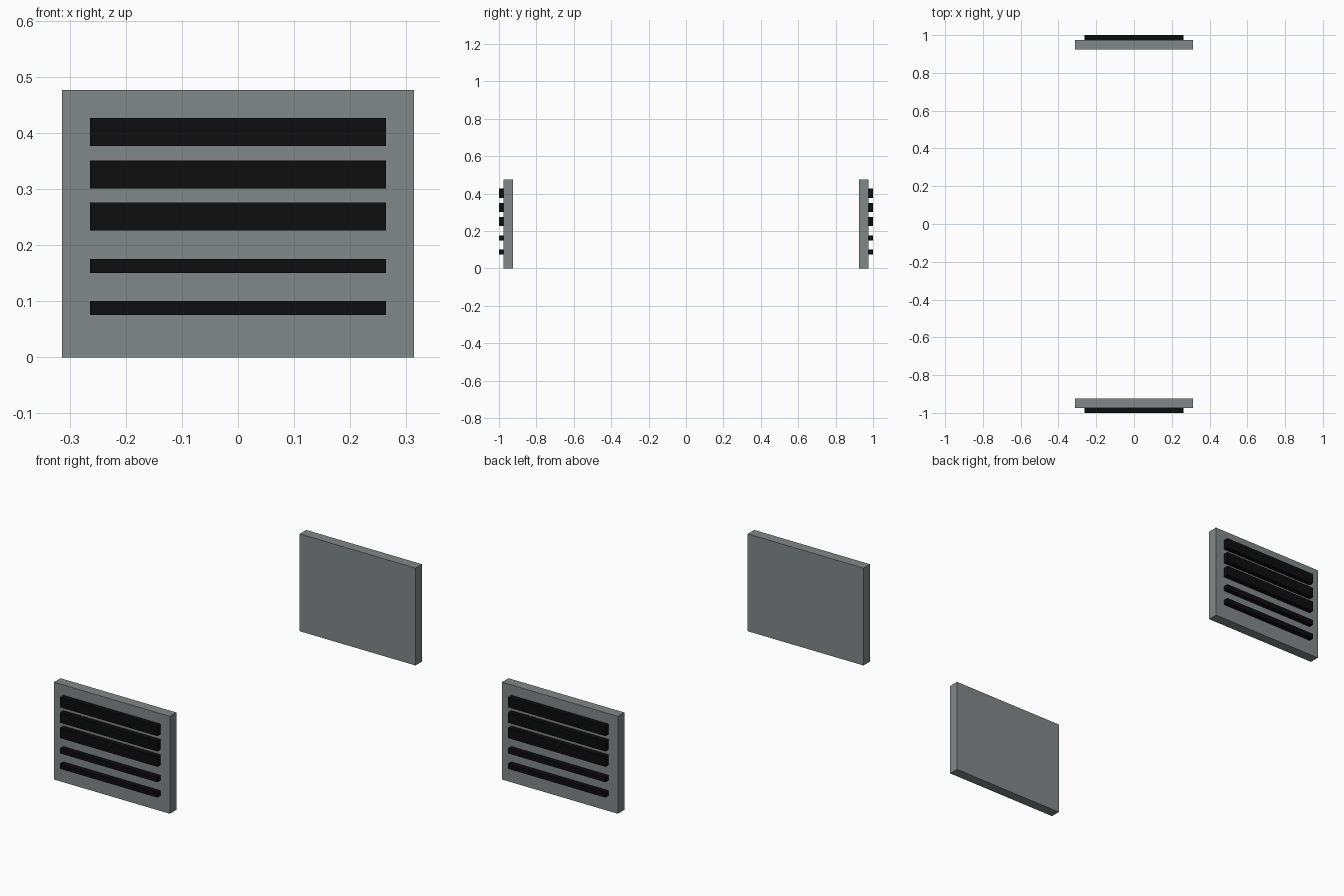
import bpy

if "Cube" in bpy.data.objects:
    bpy.data.objects.remove(bpy.data.objects["Cube"])

U = 2 / 79.75  # modelling unit: plate is 25 x 2 x 19 units


def material(name, rgb):
    m = bpy.data.materials.new(name)
    m.diffuse_color = (*rgb, 1)
    m.use_nodes = True
    m.node_tree.nodes["Principled BSDF"].inputs["Base Color"].default_value = m.diffuse_color
    return m


grey = material("cool grey", (0.22, 0.245, 0.25))
black = material("near black", (0.004, 0.004, 0.004))


def box(name, x, y, z, mat):
    """Box spanning the (low, high) range given on each axis."""
    spans = (x, y, z)
    bpy.ops.mesh.primitive_cube_add(size=1, location=[(a + b) / 2 for a, b in spans])
    ob = bpy.context.object
    ob.name = name
    ob.scale = [b - a for a, b in spans]
    bpy.ops.object.transform_apply(location=True, rotation=True, scale=True)
    ob.data.materials.append(mat)


# bar heights in units, bottom to top: two thin, three thick
BARS = [(3, 4), (6, 7), (9, 11), (12, 14), (15, 17)]

for side, s in (("front", -1), ("back", 1)):
    # backing plate
    y = sorted((s * (1 - 3 * U), s * (1 - U)))
    box(f"{side}_plate", (-12.5 * U, 12.5 * U), y, (0, 19 * U), grey)
    # raised bars on the outer face
    y = sorted((s * (1 - U), s))
    for i, (low, high) in enumerate(BARS):
        box(f"{side}_bar_{i + 1}", (-10.5 * U, 10.5 * U), y, (low * U, high * U), black)
